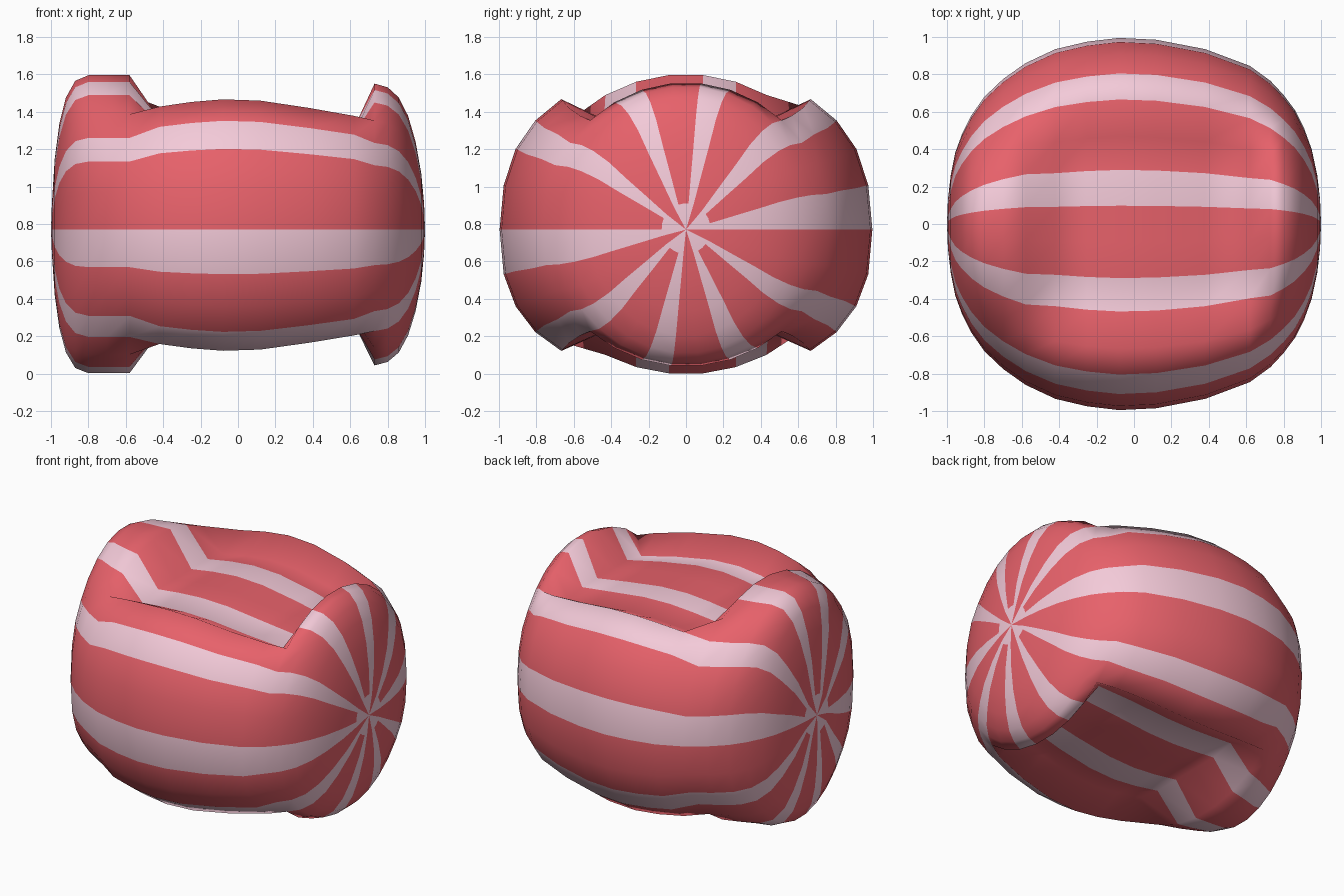
import bpy, bmesh, math

if "Cube" in bpy.data.objects:
    bpy.data.objects.remove(bpy.data.objects["Cube"])

CZ = 0.77          # height of the long axis
N = 30             # sides around the axis

# x, half width in y, half height in z, pressed (1 = ring crosses the top/bottom dents)
RINGS = [
    (-0.995, 0.13, 0.14, 0), (-0.98, 0.26, 0.38, 0), (-0.955, 0.385, 0.57, 0),
    (-0.92, 0.48, 0.71, 0), (-0.87, 0.58, 0.80, 0), (-0.80, 0.68, 0.83, 0),
    (-0.70, 0.775, 0.83, 0), (-0.58, 0.86, 0.83, 0),
    (-0.42, 0.935, 0.93, 1), (-0.25, 0.975, 0.965, 1), (-0.08, 0.995, 0.985, 1),
    (0.12, 0.985, 0.975, 1), (0.38, 0.935, 0.92, 1), (0.62, 0.845, 0.86, 1),
    (0.73, 0.765, 0.785, 0), (0.80, 0.69, 0.765, 0), (0.86, 0.61, 0.71, 0),
    (0.91, 0.51, 0.61, 0), (0.95, 0.40, 0.47, 0), (0.98, 0.26, 0.30, 0),
    (0.995, 0.13, 0.14, 0),
]
SIDE = [0, 14, 26, 36.2, 45]            # raised side angles
LOWER = [1, 1, 0.95, 0.94, 0.93, 0.93, 0.93, 0.93]   # slight squash of the underside


def ring_point(ry, rz, pressed, i):
    """y and z offset of vertex i, counted from the front (-y) over the top."""
    a = math.radians(i * 360 / N)
    cy, sz = -math.cos(a), math.sin(a)
    y, z = ry * cy, rz * sz
    k = round(math.degrees(math.asin(max(-1, min(1, abs(sz))))) / 12)
    if k <= 3 or (pressed and k == 4):
        z = math.copysign(rz * math.sin(math.radians(SIDE[k])), sz)
    elif pressed:      # floor of the dent
        floor = rz * math.sin(math.radians(SIDE[4])) - 0.065
        y *= 0.94
        z = math.copysign(floor - (0.03 if k == 5 else 0), sz)
    return y, CZ + z * (1 if z > 0 else LOWER[k])


def stripe(i):
    return 1 if i % 3 == 2 else 0


# Striped body: rings lofted along x
bm = bmesh.new()
loops = []
for x, ry, rz, p in RINGS:
    loops.append([bm.verts.new((x, *ring_point(ry, rz, p, i))) for i in range(N)])
for a, b in zip(loops, loops[1:]):
    for i in range(N):
        j = (i + 1) % N
        bm.faces.new((a[i], a[j], b[j], b[i])).material_index = stripe(i)

# Pole caps: every other red wedge stops short of the tip
for x, loop in ((-1, loops[0]), (1, loops[-1])):
    tip = bm.verts.new((x, 0, CZ))
    for i in range(N):
        f = bm.faces.new((loop[i], loop[(i + 1) % N], tip))
        f.material_index = 1 if i % 6 in (0, 1) else stripe(i)
bmesh.ops.recalc_face_normals(bm, faces=bm.faces[:])

mesh = bpy.data.meshes.new("striped_cushion")
bm.to_mesh(mesh)
bm.free()
body = bpy.data.objects.new("striped_cushion", mesh)
bpy.context.collection.objects.link(body)

for name, col in (("red", (0.80, 0.12, 0.145, 1)), ("pale_pink", (0.90, 0.59, 0.69, 1))):
    m = bpy.data.materials.new(name)
    m.diffuse_color = col
    m.use_nodes = True
    m.node_tree.nodes["Principled BSDF"].inputs["Base Color"].default_value = m.diffuse_color
    mesh.materials.append(m)

bpy.context.view_layer.objects.active = body
body.select_set(True)
bpy.ops.object.shade_smooth()
